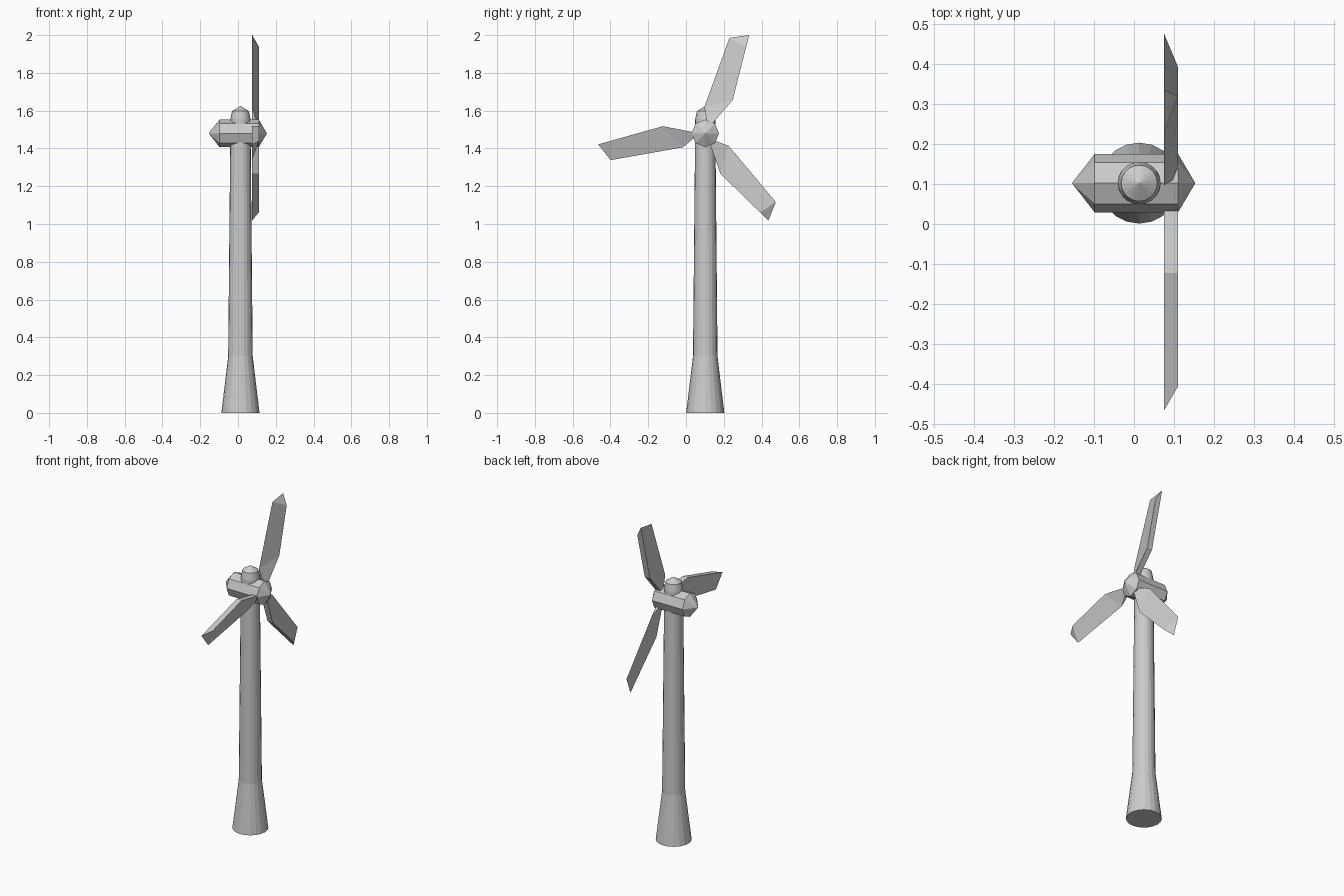
import bpy, bmesh, math
from mathutils import Vector, Matrix

if "Cube" in bpy.data.objects:
    bpy.data.objects.remove(bpy.data.objects["Cube"])

AXIS_Y, AXIS_Z = 0.102, 1.48      # rotor axis, runs along x
TOWER_X = 0.013


def finish(bm, name):
    bmesh.ops.recalc_face_normals(bm, faces=bm.faces[:])
    me = bpy.data.meshes.new(name)
    bm.to_mesh(me)
    bm.free()
    ob = bpy.data.objects.new(name, me)
    bpy.context.collection.objects.link(ob)
    return ob


def lathe(name, profile, sides, matrix):
    """Rings of (radius, height); radius 0 makes a pointed end."""
    bm = bmesh.new()
    rings = []
    for r, h in profile:
        n = sides if r else 1
        rings.append([bm.verts.new(matrix @ Vector((
            r * math.cos(math.tau * i / sides), r * math.sin(math.tau * i / sides), h)))
            for i in range(n)])
    for a, b in zip(rings, rings[1:]):
        for i in range(sides):
            j = (i + 1) % sides
            quad = [a[i % len(a)], a[j % len(a)], b[j % len(b)], b[i % len(b)]]
            bm.faces.new(list(dict.fromkeys(quad)))
    for end in (rings[0], rings[-1]):
        if len(end) > 1:
            bm.faces.new(end)
    return finish(bm, name)


# Tower, running up through the housing to a pointed cap
lathe("tower", [(0.101, 0), (0.065, 0.3), (0.053, 1.555), (0.045, 1.597), (0, 1.625)],
      20, Matrix.Translation((TOWER_X, AXIS_Y, 0)))

# Eight-sided housing with a cone at each end
lathe("housing", [(0, -0.155), (0.073, -0.098), (0.073, 0.11), (0, 0.153)], 8,
      Matrix.Translation((0, AXIS_Y, AXIS_Z)) @ Matrix.Rotation(math.pi / 2, 4, 'Y'))


# Wedge-section blades: thick along one edge, thin along the other
def blade(name, turn):
    bm = bmesh.new()

    def v(x, radius, angle):
        a = math.radians(angle + turn)
        return bm.verts.new((x, AXIS_Y + radius * math.cos(a), AXIS_Z + radius * math.sin(a)))

    back, front = 0.075, 0.11
    root, root_f = v(back, 0.03, 60), v(front, 0.03, 60)
    heel, heel_f = v(back, 0.228, 50.5), v(front, 0.228, 50.5)
    tip, tip_f = v(back, 0.57, 65.9), v(front, 0.509, 64.7)
    thin_tip, thin_heel = v(back, 0.521, 75.8), v(back, 0.14, 92)
    for f in ((root, heel, thin_heel), (heel, tip, thin_tip, thin_heel),
              (root_f, heel_f, thin_heel), (heel_f, tip_f, thin_tip, thin_heel),
              (root, root_f, heel_f, heel), (heel, heel_f, tip_f, tip),
              (tip, tip_f, thin_tip), (root, root_f, thin_heel)):
        bm.faces.new(f)
    return finish(bm, name)


for k in range(3):
    blade(f"blade_{k + 1}", 120 * k)
